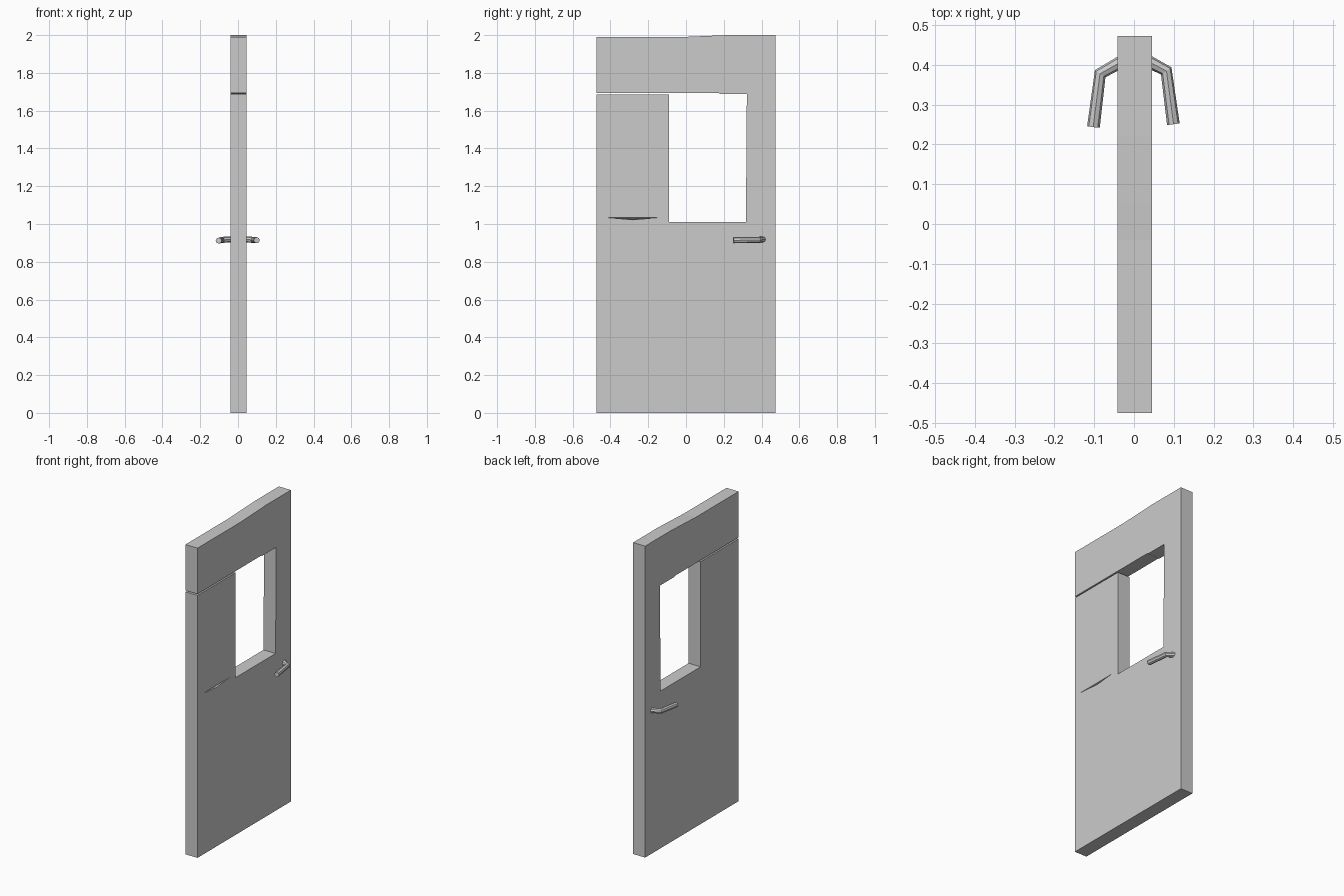
import bpy
import bmesh

if "Cube" in bpy.data.objects:
    bpy.data.objects.remove(bpy.data.objects["Cube"])


def add_mesh(name, bm):
    bmesh.ops.recalc_face_normals(bm, faces=bm.faces)
    mesh = bpy.data.meshes.new(name)
    bm.to_mesh(mesh)
    bm.free()
    obj = bpy.data.objects.new(name, mesh)
    bpy.context.collection.objects.link(obj)
    return obj


def slab(name, profile, x0, x1):
    """Extrude a (y, z) outline from x0 to x1."""
    bm = bmesh.new()
    face = bm.faces.new([bm.verts.new((x0, y, z)) for y, z in profile])
    ext = bmesh.ops.extrude_face_region(bm, geom=[face])
    verts = [v for v in ext["geom"] if isinstance(v, bmesh.types.BMVert)]
    bmesh.ops.translate(bm, verts=verts, vec=(x1 - x0, 0, 0))
    return add_mesh(name, bm)


def handle(name, points):
    """Eight-sided bent bar along a short path."""
    curve = bpy.data.curves.new(name, 'CURVE')
    curve.dimensions = '3D'
    curve.bevel_depth = 0.016
    curve.bevel_resolution = 2
    curve.use_fill_caps = True
    spline = curve.splines.new('POLY')
    spline.points.add(len(points) - 1)
    for p, co in zip(spline.points, points):
        p.co = (*co, 1)
    spline.use_smooth = False
    obj = bpy.data.objects.new(name, curve)
    bpy.context.collection.objects.link(obj)
    bpy.ops.object.select_all(action='DESELECT')
    obj.select_set(True)
    bpy.context.view_layer.objects.active = obj
    bpy.ops.object.convert(target='MESH')


# Door leaf: one outline with the window opening and the slit beside it
X0, X1 = -0.041, 0.045
door = slab("door_leaf", [
    (-0.475, 0), (0.473, 0), (0.473, 2.0), (0.22, 2.0), (0.05, 1.993),
    (-0.04, 1.989), (-0.475, 1.989), (-0.475, 1.694), (0.17, 1.694),
    (0.18, 1.689), (0.322, 1.689), (0.32, 1.37), (0.317, 1.01),
    (-0.09, 1.01), (-0.09, 1.685), (-0.475, 1.685)], X0, X1)

# Shallow wedge groove under the side panel, on the +x face only
bm = bmesh.new()
for co in [(X1 + 0.005, -0.45, 1.036), (X1 + 0.005, -0.115, 1.036),
           (X1 + 0.005, -0.28, 1.022), (0.02, -0.28, 1.024)]:
    bm.verts.new(co)
bmesh.ops.convex_hull(bm, input=bm.verts)
cutter = add_mesh("groove_cutter", bm)
cutter.hide_render = True
cutter.display_type = 'WIRE'
cut = door.modifiers.new("groove", 'BOOLEAN')
cut.operation = 'DIFFERENCE'
cut.solver = 'EXACT'
cut.object = cutter

# Bent lever handles on both faces
handle("handle_right", [(0.03, 0.412, 0.919), (0.081, 0.385, 0.916), (0.099, 0.251, 0.914)])
handle("handle_left", [(-0.03, 0.409, 0.919), (-0.085, 0.378, 0.916), (-0.102, 0.244, 0.912)])
